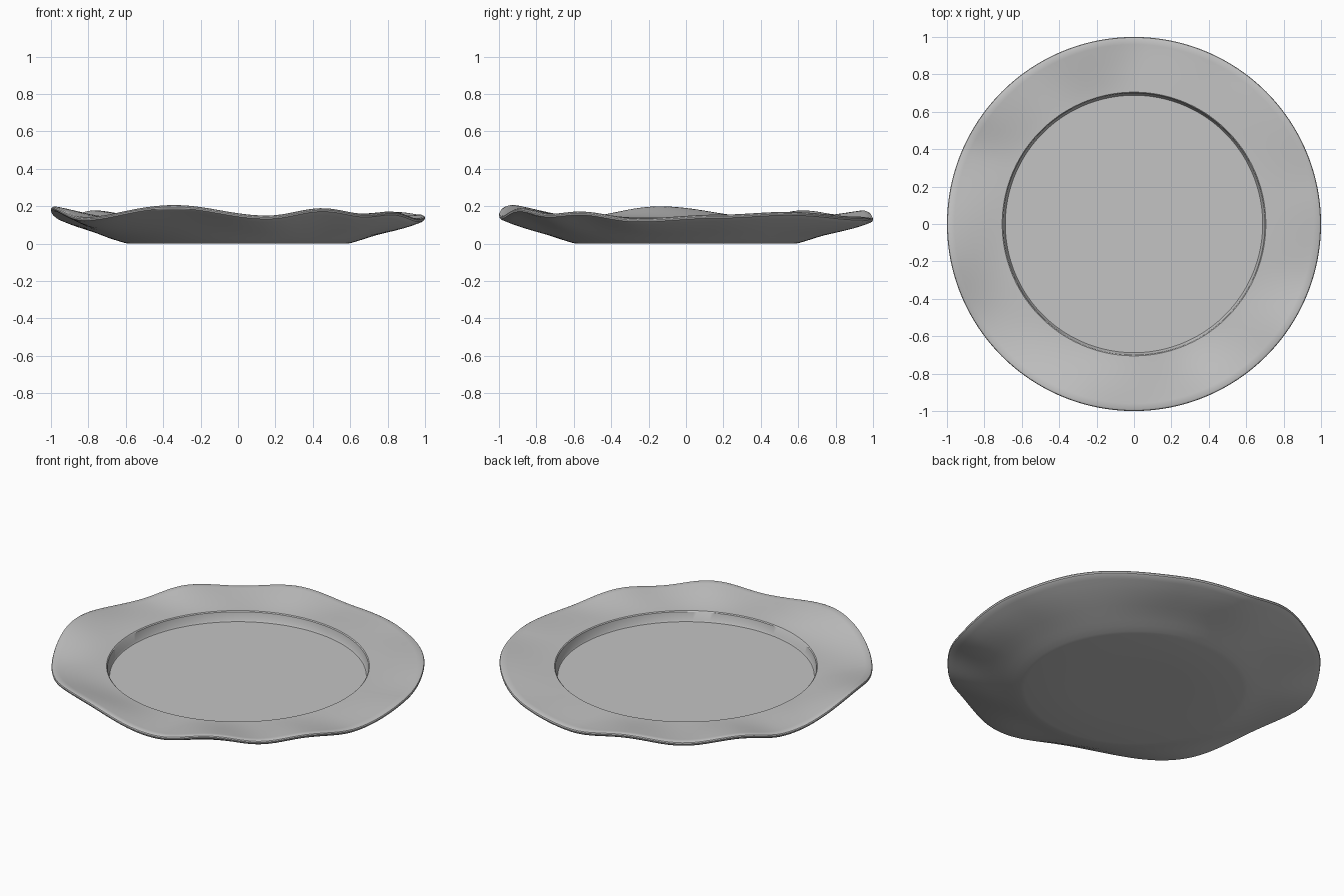
import bpy, bmesh, math

cube = bpy.data.objects.get("Cube")
if cube:
    bpy.data.objects.remove(cube, do_unlink=True)

SEGMENTS = 192

# Crests and troughs of the wavy rim: (angle in degrees, height of the lip)
WAVES = [(10, .155), (33, .17), (65, .145), (86, .137), (107, .178),
         (124, .155), (141, .178), (157, .143), (188, .2), (215, .142),
         (250, .207), (279, .15), (297, .19), (313, .16), (325, .172), (345, .135)]
REST = .165

# Cross-section from the centre of the base, round the lip, to the centre of the well
PROFILE = [(.3, 0), (.585, 0), (.61, .005), (.65, .017), (.69, .03), (.74, .047),
           (.79, .063), (.84, .08), (.89, .098), (.93, .114), (.965, .129),
           (.988, .139), (.998, .147), (1, .155), (.997, .161), (.988, .165),
           (.96, .162), (.92, .158), (.87, .153), (.82, .148), (.77, .144),
           (.73, .141), (.705, .14), (.7, .135), (.693, .09), (.688, .082), (.3, .082)]


def lip_height(angle):
    """Smoothly blend between neighbouring crests and troughs."""
    for i, (a, h) in enumerate(WAVES):
        b, k = WAVES[(i + 1) % len(WAVES)]
        span = (b - a) % 360
        t = (angle - a) % 360 / span
        if t < 1:
            return h + (k - h) * (1 - math.cos(math.pi * t)) / 2
    return REST


def fade(radius):
    """The waves grow from the well towards the lip."""
    t = min(max((radius - .7) / .3, 0), 1)
    return t * t * (3 - 2 * t) * .5 + t * .5


# Plate: lathe the cross-section, then close the base and well
bm = bmesh.new()
rings = []
for r, z in PROFILE:
    ring = []
    for s in range(SEGMENTS):
        a = math.tau * s / SEGMENTS
        lift = (lip_height(math.degrees(a)) - REST) * fade(r)
        ring.append(bm.verts.new((r * math.cos(a), r * math.sin(a), z + lift)))
    rings.append(ring)
for low, high in zip(rings, rings[1:]):
    for s in range(SEGMENTS):
        n = (s + 1) % SEGMENTS
        bm.faces.new((low[s], low[n], high[n], high[s]))
bm.faces.new(rings[0][::-1])
bm.faces.new(rings[-1])
bmesh.ops.recalc_face_normals(bm, faces=bm.faces)

mesh = bpy.data.meshes.new("plate")
bm.to_mesh(mesh)
bm.free()
plate = bpy.data.objects.new("plate", mesh)
bpy.context.collection.objects.link(plate)

# Glaze colour
glaze = bpy.data.materials.new("light_grey")
glaze.use_nodes = True
colour = (.55, .55, .55, 1)
glaze.diffuse_color = colour
for node in glaze.node_tree.nodes:
    if node.type == 'BSDF_PRINCIPLED':
        node.inputs["Base Color"].default_value = colour
mesh.materials.append(glaze)

bpy.ops.object.select_all(action='DESELECT')
plate.select_set(True)
bpy.context.view_layer.objects.active = plate
bpy.ops.object.shade_smooth_by_angle(angle=math.radians(35))
